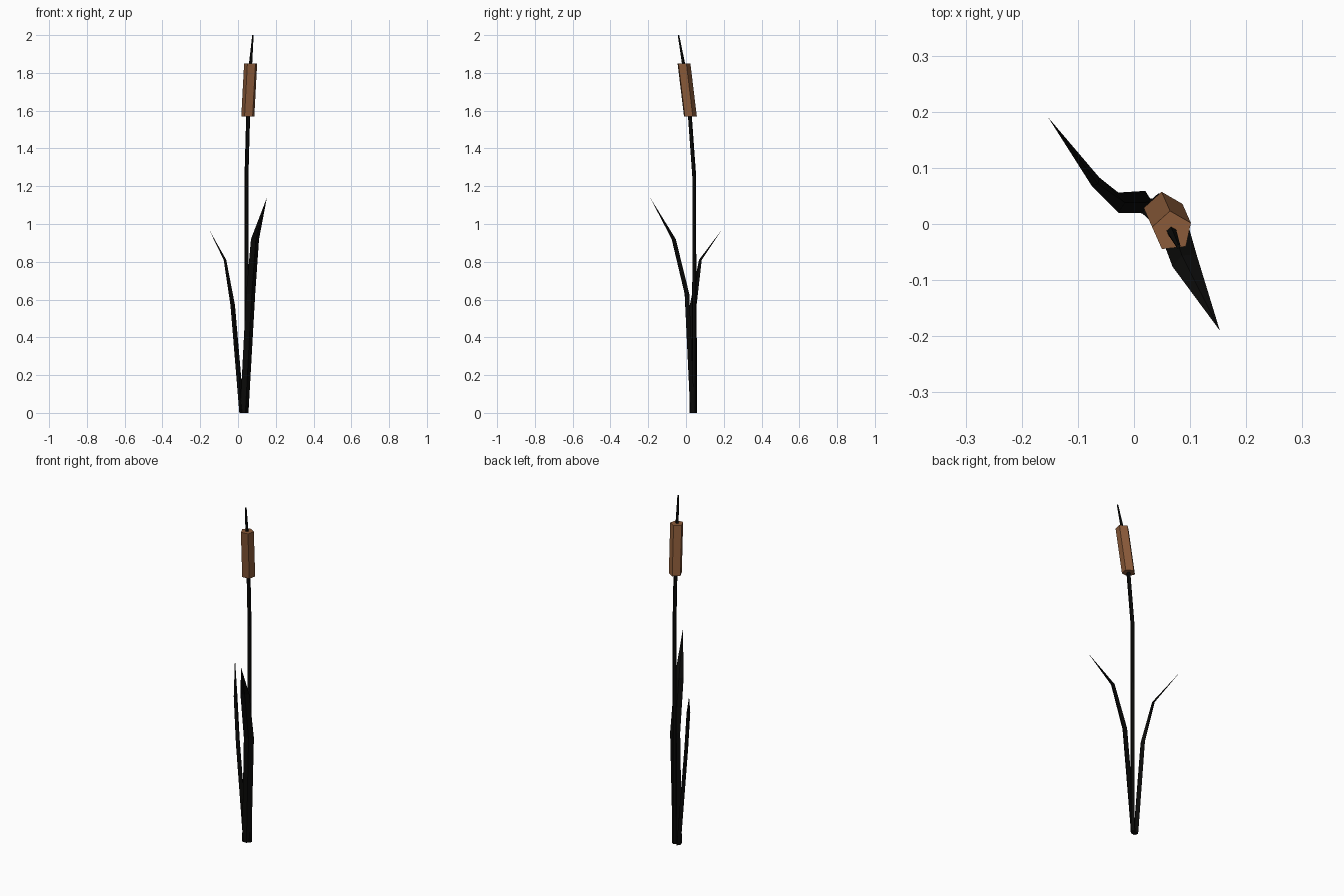
import bpy, bmesh, math
from mathutils import Vector

if "Cube" in bpy.data.objects:
    bpy.data.objects.remove(bpy.data.objects["Cube"])


def material(name, rgb):
    m = bpy.data.materials.new(name)
    m.diffuse_color = (*rgb, 1)
    m.use_nodes = True
    m.node_tree.nodes["Principled BSDF"].inputs["Base Color"].default_value = m.diffuse_color
    return m


green_black = material("dark foliage", (0.003, 0.003, 0.0027))
brown = material("seed head brown", (0.26, 0.105, 0.042))


def loft(name, rings, mat, tip=None):
    """Skin a list of equal-sized point rings, closing the end with a cap or a point."""
    bm = bmesh.new()
    loops = [[bm.verts.new(p) for p in ring] for ring in rings]
    n = len(loops[0])
    for a, b in zip(loops, loops[1:]):
        for i in range(n):
            j = (i + 1) % n
            bm.faces.new((a[i], a[j], b[j], b[i]))
    bm.faces.new(loops[0][::-1])
    if tip:
        t = bm.verts.new(tip)
        for i in range(n):
            bm.faces.new((loops[-1][i], loops[-1][(i + 1) % n], t))
    else:
        bm.faces.new(loops[-1])
    bmesh.ops.recalc_face_normals(bm, faces=bm.faces)
    mesh = bpy.data.meshes.new(name)
    bm.to_mesh(mesh)
    bm.free()
    mesh.materials.append(mat)
    bpy.context.collection.objects.link(bpy.data.objects.new(name, mesh))


def pentagon(x, y, z, r):
    return [(x + r * math.cos(math.radians(96 + 72 * i)),
             y + r * math.sin(math.radians(96 + 72 * i)), z) for i in range(5)]


def blade(x, y, z, angle, w, t):
    """Diamond section: half width w along the angle, half thickness t across it."""
    a = math.radians(angle)
    u, v = Vector((math.cos(a), math.sin(a), 0)), Vector((-math.sin(a), math.cos(a), 0))
    c = Vector((x, y, z))
    return [c + u * w, c + v * t, c - u * w, c - v * t]


# Stem, running up through the seed head into a thin spike
loft("stem", [pentagon(*p) for p in [
    (0.045, 0.043, 0, 0.012), (0.045, 0.043, 1.25, 0.011),
    (0.054, 0.02, 1.57, 0.011), (0.067, -0.014, 1.85, 0.009),
    (0.079, -0.04, 2.0, 0.004)]], green_black)

# Seed head
loft("seed_head", [pentagon(0.053, 0.021, 1.57, 0.0365),
                   pentagon(0.068, -0.013, 1.85, 0.0365)], brown)

# Broad leaf leaning to the front right
loft("front_leaf", [blade(*p) for p in [
    (0.033, 0.034, 0, 27, 0.025, 0.013),
    (0.067, 0.005, 0.63, 27, 0.027, 0.013),
    (0.090, -0.065, 0.92, 27, 0.024, 0.010)]],
    green_black, (0.153, -0.19, 1.14))

# Narrow leaf leaning to the back left
loft("back_leaf", [blade(*p) for p in [
    (0.020, 0.039, 0, 90, 0.020, 0.013),
    (-0.028, 0.038, 0.57, 90, 0.018, 0.012),
    (-0.069, 0.076, 0.81, 47, 0.010, 0.007)]],
    green_black, (-0.153, 0.19, 0.97))
